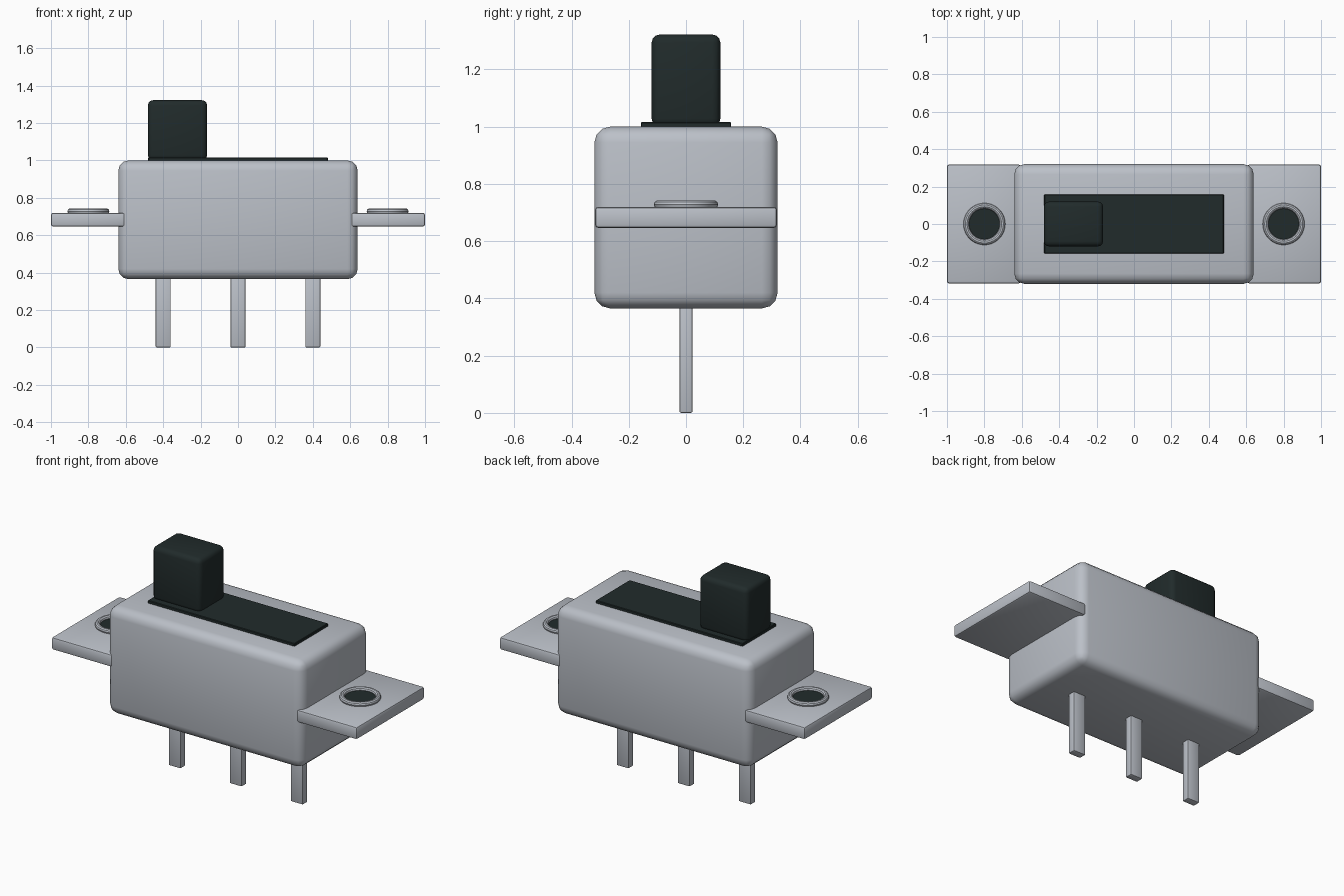
import bpy, math

if "Cube" in bpy.data.objects:
    bpy.data.objects.remove(bpy.data.objects["Cube"])


def material(name, rgb):
    m = bpy.data.materials.new(name)
    m.diffuse_color = (*rgb, 1)
    m.use_nodes = True
    m.node_tree.nodes["Principled BSDF"].inputs["Base Color"].default_value = m.diffuse_color
    return m


METAL = material("light_grey_metal", (0.50, 0.53, 0.58))
DARK = material("dark_green_black", (0.015, 0.024, 0.024))


def finish(ob, name, mat):
    ob.name = name
    ob.data.materials.append(mat)
    bpy.ops.object.shade_smooth_by_angle(angle=math.radians(35))
    return ob


def box(name, lo, hi, mat, bevel=0.0, segments=3):
    """Axis-aligned box between two corners with rounded edges."""
    centre = [(a + b) / 2 for a, b in zip(lo, hi)]
    bpy.ops.mesh.primitive_cube_add(size=1, location=centre)
    ob = bpy.context.object
    ob.scale = [b - a for a, b in zip(lo, hi)]
    bpy.ops.object.transform_apply(location=False, rotation=False, scale=True)
    if bevel:
        mod = ob.modifiers.new("rounded_edges", "BEVEL")
        mod.width, mod.segments = bevel, segments
        bpy.ops.object.modifier_apply(modifier=mod.name)
    return finish(ob, name, mat)


# Housing, slot plate and sliding lever
box("housing", (-0.64, -0.32, 0.365), (0.64, 0.32, 1.0), METAL, 0.055)
box("slot_plate", (-0.48, -0.158, 0.99), (0.48, 0.158, 1.016), DARK, 0.003, 1)
box("lever", (-0.482, -0.12, 1.0), (-0.165, 0.12, 1.322), DARK, 0.028)

# Mounting tabs, each with a rimmed screw hole
for side, sx in (("left", -1), ("right", 1)):
    x0, x1 = sorted((sx * 0.605, sx * 1.0))
    box(side + "_tab", (x0, -0.318, 0.646), (x1, 0.318, 0.72), METAL, 0.012, 2)
    bpy.ops.mesh.primitive_torus_add(
        location=(sx * 0.8, 0, 0.728), major_radius=0.097, minor_radius=0.015,
        major_segments=40, minor_segments=10)
    finish(bpy.context.object, side + "_hole_rim", METAL)
    bpy.ops.mesh.primitive_cylinder_add(
        vertices=40, radius=0.09, depth=0.008, location=(sx * 0.8, 0, 0.722))
    finish(bpy.context.object, side + "_hole", DARK)

# Terminal pins
for i, x in enumerate((-0.4, 0, 0.4)):
    box(f"pin_{i + 1}", (x - 0.04, -0.023, 0), (x + 0.04, 0.023, 0.4), METAL, 0.006, 2)
